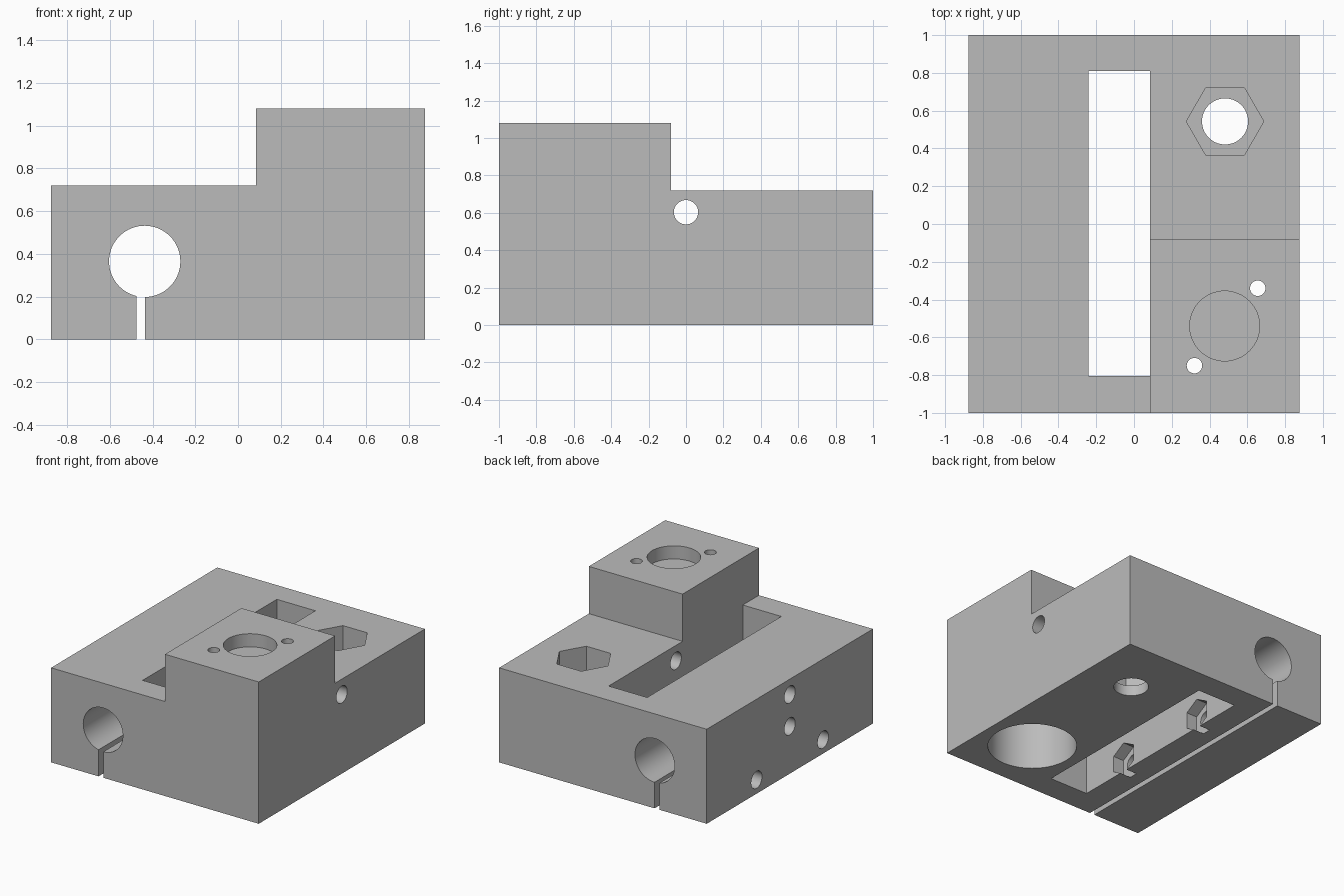
import bpy
import math
from mathutils import Matrix, Vector

default = bpy.data.objects.get("Cube")
if default:
    bpy.data.objects.remove(default, do_unlink=True)

# Plain grey plastic
grey = bpy.data.materials.new("grey plastic")
grey.use_nodes = True
colour = (0.5, 0.5, 0.5, 1)
grey.diffuse_color = colour
grey.node_tree.nodes["Principled BSDF"].inputs["Base Color"].default_value = colour


def box(name, low, high):
    """Axis-aligned block between two corners."""
    low, high = Vector(low), Vector(high)
    bpy.ops.mesh.primitive_cube_add(size=1)
    obj = bpy.context.object
    obj.name = name
    obj.data.transform(Matrix.Translation((low + high) / 2) @ Matrix.Diagonal((*(high - low), 1)))
    obj.data.materials.append(grey)
    return obj


def rod(name, axis, start, length, radius, sides=64):
    """Cylinder or prism from a start point along +x, +y or +z."""
    bpy.ops.mesh.primitive_cylinder_add(vertices=sides, radius=radius, depth=length)
    obj = bpy.context.object
    obj.name = name
    turn = {'X': Matrix.Rotation(math.pi / 2, 4, 'Y'),
            'Y': Matrix.Rotation(-math.pi / 2, 4, 'X'),
            'Z': Matrix.Identity(4)}[axis]
    lift = Matrix.Translation((0, 0, length / 2))
    spin = Matrix.Rotation(math.pi / 2, 4, 'Z')
    obj.data.transform(Matrix.Translation(start) @ turn @ lift @ spin)
    obj.data.materials.append(grey)
    return obj


def cut(body, cutter):
    """Subtract a cutter from the body and discard it."""
    cutter.hide_render = True
    mod = body.modifiers.new(cutter.name, 'BOOLEAN')
    mod.operation = 'DIFFERENCE'
    mod.solver = 'EXACT'
    mod.object = cutter
    bpy.context.view_layer.objects.active = body
    bpy.ops.object.modifier_apply(modifier=mod.name)
    bpy.data.objects.remove(cutter, do_unlink=True)


# Main block with the raised motor tower at its front corner
step_x, step_y, deck = 0.085, -0.08, 0.72
body = box("carriage_block", (-0.875, -1, 0), (0.875, 1, 1.08))
cut(body, box("side_step", (-1, -1.2, deck), (step_x, 1.2, 1.3)))
cut(body, box("rear_step", (-0.5, step_y, deck), (1, 1.2, 1.3)))

# Long slot through the deck
cut(body, box("belt_slot", (-0.24, -0.805, -0.1), (step_x, 0.81, 1.2)))

# Rod bore with its clamping slit
cut(body, rod("rod_bore", 'Y', (-0.437, -1.1, 0.365), 2.2, 0.167))
cut(body, box("clamp_slit", (-0.475, -1.1, -0.1), (-0.435, 1.1, 0.25)))

# Hexagonal nut pocket with its lead screw hole
cut(body, rod("screw_nut_pocket", 'Z', (0.482, 0.543, 0.08), 1, 0.205, 6))
cut(body, rod("screw_hole", 'Z', (0.482, 0.543, -0.1), 0.5, 0.122))

# Motor bore from below, recess on top, and two mounting holes
cut(body, rod("motor_bore", 'Z', (0.48, -0.54, -0.1), 1.06, 0.312))
cut(body, rod("motor_recess", 'Z', (0.48, -0.54, 0.98), 0.3, 0.185))
for x, y in ((0.655, -0.34), (0.32, -0.75)):
    cut(body, rod("motor_screw_hole", 'Z', (x, y, 0.9), 0.4, 0.041, 32))

# Cross hole through the whole block, and a set screw hole into the rod bore
cut(body, rod("cross_hole", 'X', (-1, 0, 0.603), 2, 0.065, 40))
cut(body, rod("set_screw_hole", 'X', (-1, 0, 0.36), 0.5, 0.065, 40))

# Clamp bolts with nut traps opening into the slot
for y in (-0.4, 0.4):
    cut(body, rod("clamp_bolt_hole", 'X', (-1, y, 0.106), 0.9, 0.065, 40))
    cut(body, rod("clamp_nut_trap", 'X', (-0.33, y, 0.106), 0.2, 0.125, 6))

# Smooth bores with sharp edges
bpy.ops.object.select_all(action='DESELECT')
body.select_set(True)
bpy.context.view_layer.objects.active = body
bpy.ops.object.shade_smooth_by_angle(angle=math.radians(30))
